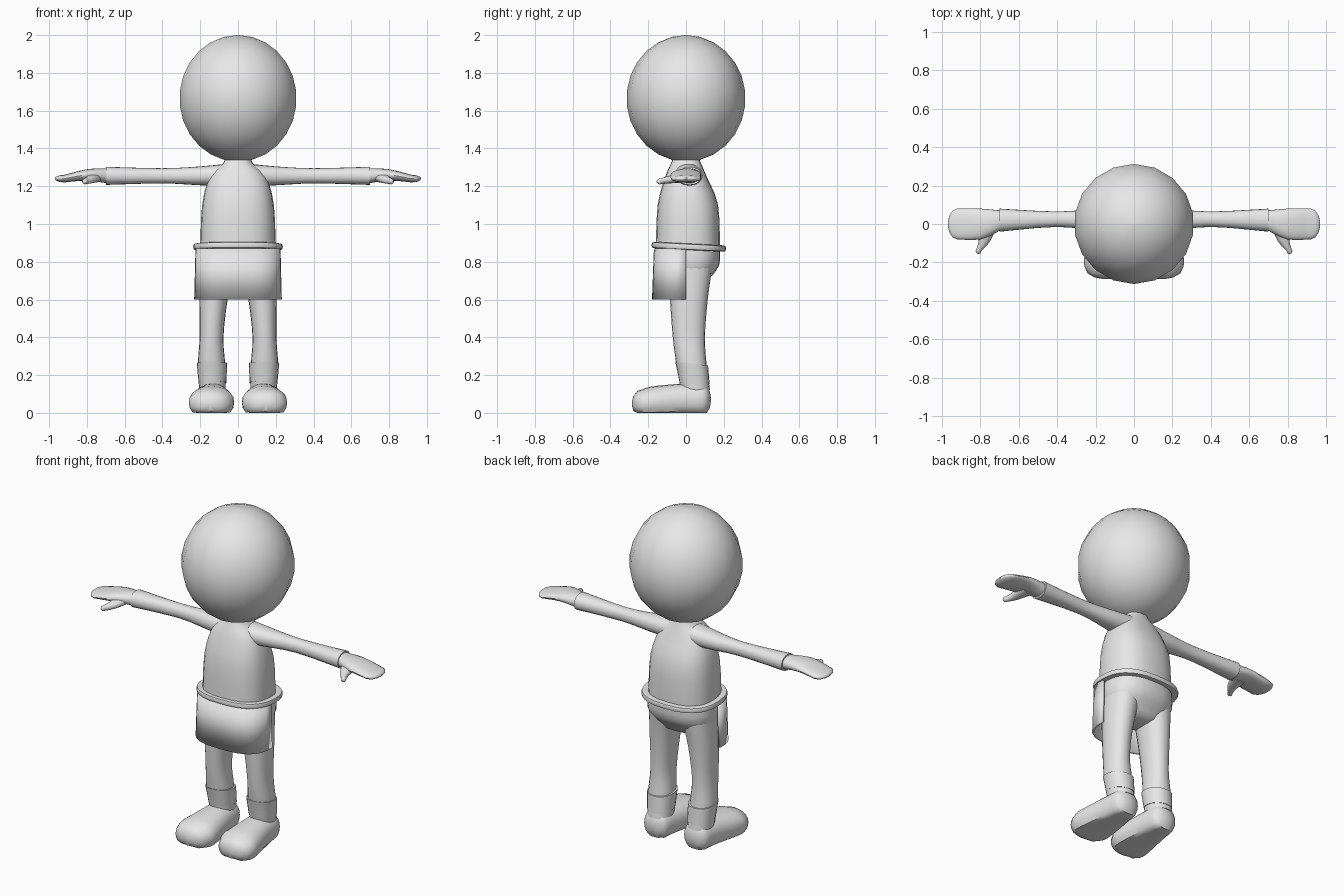
import bpy
import bmesh
from math import sin, cos, pi, radians

cube = bpy.data.objects.get("Cube")
if cube:
    bpy.data.objects.remove(cube)

grey = bpy.data.materials.new("light grey")
grey.use_nodes = True
grey.diffuse_color = (.8, .8, .8, 1)
grey.node_tree.nodes["Principled BSDF"].inputs["Base Color"].default_value = grey.diffuse_color


def oval(angle, power):
    """Point on a unit superellipse."""
    def bend(value):
        size = abs(value) ** (2 / power)
        return size if value >= 0 else -size
    return bend(cos(angle)), bend(sin(angle))


def smooth(keys, steps):
    """Run a smooth curve through a few key cross-sections."""
    padded = [keys[0], *keys, keys[-1]]
    result = []
    for before, start, end, after in zip(padded, padded[1:], padded[2:], padded[3:]):
        for step in range(steps):
            t = step / steps
            result.append([
                b + t * ((c - a) / 2 + t * (a - 2.5 * b + 2 * c - d / 2
                                            + t * (3 * (b - c) + d - a) / 2))
                for a, b, c, d in zip(before, start, end, after)])
    return result + [keys[-1]]


def dome(ring, reach):
    """Rounded end cap that grows out of a cross-section."""
    position, centre_a, centre_b, half_a, half_b = ring
    return [(position + reach * sin(angle), centre_a, centre_b,
             half_a * cos(angle), half_b * cos(angle)) for angle in (.5, 1, 1.4)]


def bridge(bm, lower, upper, closed=True):
    count = len(lower)
    for i in range(count if closed else count - 1):
        j = (i + 1) % count
        bm.faces.new((lower[i], lower[j], upper[j], upper[i]))


def finish(name, bm, mirror=False):
    bmesh.ops.remove_doubles(bm, verts=bm.verts, dist=.0005)
    bmesh.ops.recalc_face_normals(bm, faces=bm.faces)
    mesh = bpy.data.meshes.new(name)
    bm.to_mesh(mesh)
    bm.free()
    mesh.materials.append(grey)
    obj = bpy.data.objects.new(name, mesh)
    bpy.context.collection.objects.link(obj)
    bpy.ops.object.select_all(action="DESELECT")
    obj.select_set(True)
    bpy.context.view_layer.objects.active = obj
    bpy.ops.object.shade_smooth_by_angle(angle=radians(40))
    if mirror:
        obj.modifiers.new("Mirror", "MIRROR")
    return obj


def loft(name, axis, keys, sides=20, power=2.2, steps=3, start=0, end=0,
         mirror=False, tilt=0, loop=False):
    """Skin cross-sections (position, centre a, centre b, half a, half b) along an axis."""
    rings = smooth(keys, steps)
    if start:
        rings = dome(rings[0], start)[::-1] + rings
    if end:
        rings = rings + dome(rings[-1], end)
    bm = bmesh.new()
    rows = []
    for position, centre_a, centre_b, half_a, half_b in rings:
        row = []
        for i in range(sides):
            a, b = oval(pi / 2 + 2 * pi * i / sides, power)
            point = [centre_a + half_a * a, centre_b + half_b * b]
            point.insert(axis, position)
            point[2] = max(point[2] + tilt * point[1], 0)
            row.append(bm.verts.new(point))
        rows.append(row)
    for lower, upper in zip(rows, rows[1:]):
        bridge(bm, lower, upper)
    if loop:
        bridge(bm, rows[-1], rows[0])
    else:
        bm.faces.new(rows[0])
        bm.faces.new(rows[-1])
    return finish(name, bm, mirror)


# Head: faceted ball, slightly taller than wide
bands = 13
angles = [pi * i / bands for i in range(1, bands)]
poles = [.02, *angles, pi - .02]
loft("head", 2, [(1.665 - .335 * cos(angle), 0, 0, .315 * sin(angle), .315 * sin(angle))
                 for angle in poles], sides=18, power=2, steps=1)

# Torso and neck
loft("torso", 2, [(.87, 0, .01, .2, .17), (1.1, 0, .01, .19, .16), (1.25, 0, 0, .15, .11),
                  (1.32, 0, 0, .08, .08), (1.37, 0, 0, .06, .06)], sides=24, power=2.5)

# Sleeves, hands and thumbs
loft("sleeve", 0, [(.05, .01, 1.26, .08, .06), (.2, .02, 1.255, .06, .05),
                   (.4, .025, 1.255, .04, .04), (.7, .02, 1.255, .06, .048)], mirror=True)
loft("hand", 0, [(.69, .02, 1.255, .05, .04), (.8, 0, 1.26, .08, .03),
                 (.92, 0, 1.24, .08, .02)], end=.05, mirror=True)
loft("thumb", 1, [(0, .76, 1.25, .05, .03), (-.09, .78, 1.235, .03, .02),
                  (-.14, .81, 1.225, .015, .015)], sides=12, end=-.016, mirror=True)

# Belt: rounded band, lower at the back
bulges = [oval(2 * pi * i / 8, 3) for i in range(8)]
loft("belt", 2, [(.88 + .017 * up, 0, .015, .218 + .02 * out, .178 + .02 * out)
                 for out, up in bulges], sides=28, power=2.5, steps=1, tilt=-.05, loop=True)

# Apron: curved panel around the front half
bm = bmesh.new()
arc = [oval(pi + pi * i / 18, 2.8) for i in range(19)]
hem, waist = [[bm.verts.new((width * a, depth * b, z)) for a, b in arc]
              for z, width, depth in ((.6, .232, .18), (.87, .225, .17))]
bridge(bm, hem, waist, closed=False)
apron = finish("apron", bm)
thickness = apron.modifiers.new("Thickness", "SOLIDIFY")
thickness.thickness = .014

# Hips and trouser legs
loft("hips", 2, [(.88, 0, .02, .2, .16), (.78, 0, .025, .205, .15),
                 (.7, 0, .015, .17, .1)], sides=24, power=2.4, end=-.04)
loft("trouser_leg", 2, [(.78, .11, .02, .09, .12), (.6, .13, .015, .075, .1),
                        (.4, .14, .015, .063, .085), (.25, .14, .03, .073, .08),
                        (.12, .135, .05, .07, .077)], mirror=True)

# Ankle cuffs and shoes
loft("ankle_cuff", 2, [(.165, .135, .045, .074, .08), (.265, .138, .03, .08, .087)],
     steps=1, tilt=-.12, mirror=True)
loft("shoe", 1, [(.09, .135, .07, .08, .085), (-.02, .135, .065, .095, .09),
                 (-.18, .14, .055, .12, .085), (-.23, .145, .05, .11, .075)],
     start=.042, end=-.057, mirror=True)
